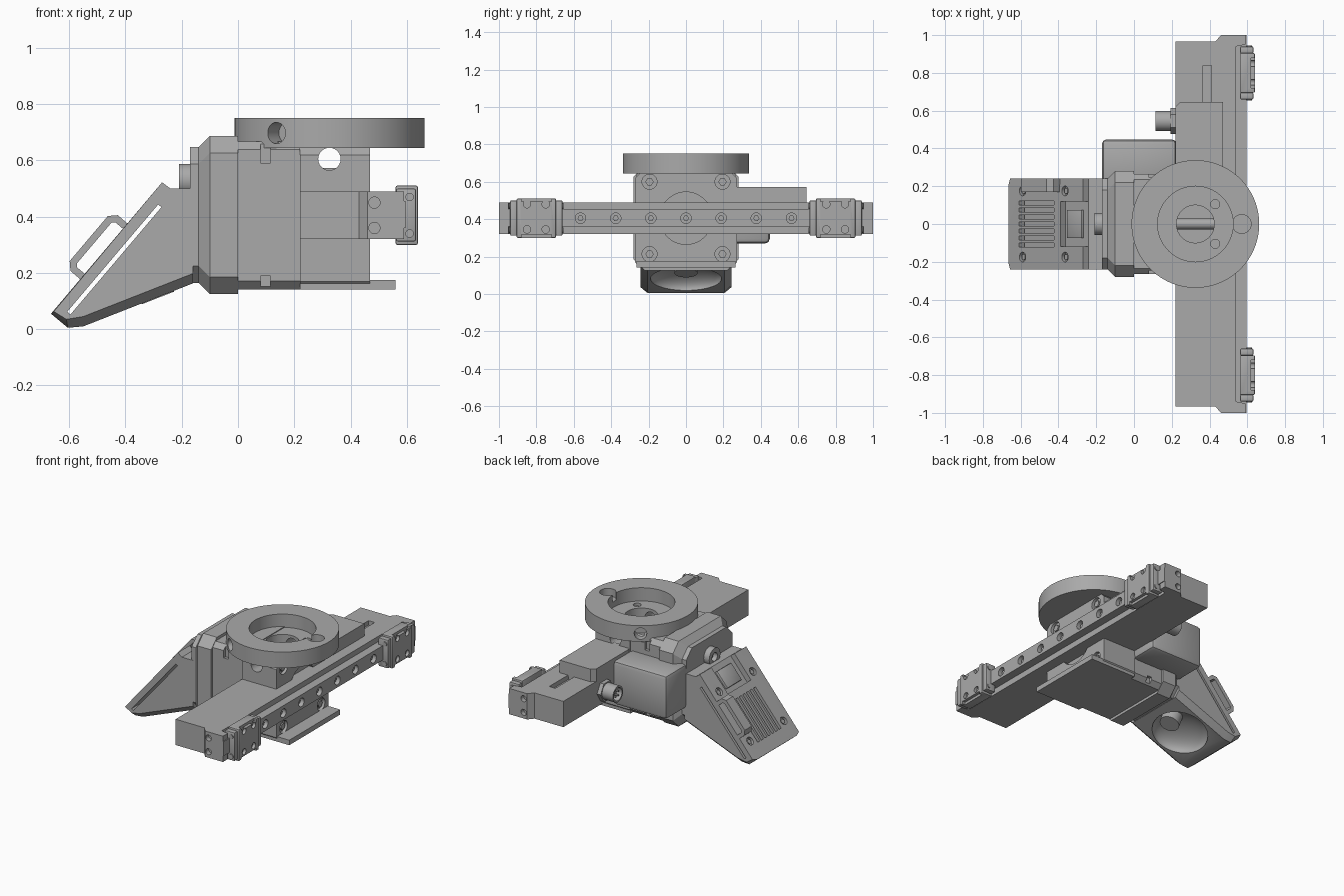
import bpy, bmesh
from math import radians, cos, sin, pi
from mathutils import Matrix, Vector

cube = bpy.data.objects.get("Cube")
if cube:
    bpy.data.objects.remove(cube)

grey = bpy.data.materials.new("machined_grey")
grey.use_nodes = True
grey.diffuse_color = (0.4, 0.4, 0.4, 1)
grey.node_tree.nodes["Principled BSDF"].inputs["Base Color"].default_value = (0.4, 0.4, 0.4, 1)

AXIS = {'x': Matrix.Rotation(pi / 2, 4, 'Y'), 'y': Matrix.Rotation(pi / 2, 4, 'X'), 'z': Matrix()}


def finish(bm, name, bevel=0, segs=2):
    bmesh.ops.recalc_face_normals(bm, faces=bm.faces)
    if bevel:
        bmesh.ops.bevel(bm, geom=bm.edges[:], offset=bevel, segments=segs, affect='EDGES', profile=0.5)
    me = bpy.data.meshes.new(name)
    bm.to_mesh(me)
    bm.free()
    me.materials.append(grey)
    ob = bpy.data.objects.new(name, me)
    bpy.context.collection.objects.link(ob)
    return ob


def add_box(bm, lo, hi, frame=Matrix()):
    lo, hi = Vector(lo), Vector(hi)
    m = frame @ Matrix.Translation((lo + hi) / 2) @ Matrix.Diagonal((*(hi - lo), 1))
    bmesh.ops.create_cube(bm, size=1, matrix=m)


def add_cyl(bm, c, r, length, axis='z', segs=24, frame=Matrix()):
    m = frame @ Matrix.Translation(c) @ AXIS[axis]
    bmesh.ops.create_cone(bm, cap_ends=True, segments=segs, radius1=r, radius2=r, depth=length, matrix=m)


def box(name, lo, hi, bevel=0, frame=Matrix()):
    bm = bmesh.new()
    add_box(bm, lo, hi, frame)
    return finish(bm, name, bevel)


def cyl(name, c, r, length, axis='z', segs=32, frame=Matrix()):
    bm = bmesh.new()
    add_cyl(bm, c, r, length, axis, segs, frame)
    return finish(bm, name)


def bridge(name, rings):
    bm = bmesh.new()
    loops = [[bm.verts.new(p) for p in ring] for ring in rings]
    for a, b in zip(loops, loops[1:]):
        for i in range(len(a)):
            j = (i + 1) % len(a)
            bm.faces.new((a[i], a[j], b[j], b[i]))
    bm.faces.new(loops[0])
    bm.faces.new(loops[-1])
    return finish(bm, name)


def chamfered(x, h, z0, z1, c):
    """Eight-sided section across the main axis."""
    return [(x, -h + c, z0), (x, h - c, z0), (x, h, z0 + c), (x, h, z1 - c),
            (x, h - c, z1), (x, -h + c, z1), (x, -h, z1 - c), (x, -h, z0 + c)]


def cut(ob, build):
    """Subtract the shapes made by build, one boolean per shape group."""
    bm = bmesh.new()
    build(bm)
    tool = finish(bm, "cutter")
    mod = ob.modifiers.new("cut", 'BOOLEAN')
    mod.operation, mod.solver, mod.object = 'DIFFERENCE', 'EXACT', tool
    mod.use_self = True
    deps = bpy.context.evaluated_depsgraph_get()
    me = bpy.data.meshes.new_from_object(ob.evaluated_get(deps))
    ob.modifiers.clear()
    ob.data = me
    bpy.data.objects.remove(tool)


# Long beam with stepped ends
right = [(0.22, -0.965), (0.43, -0.965), (0.46, -1), (0.59, -1), (0.59, -0.95), (0.54, -0.94)]
outline = right + [(x, -y) for x, y in reversed(right)]
beam = bridge("beam", [[(x, y, z) for x, y in outline] for z in (0.32, 0.49)])


def beam_cuts(bm):
    add_box(bm, (0.365, 0.64, 0.46), (0.41, 0.84, 0.52))
    for s in (-1, 1):
        for z in (0.36, 0.45):
            add_cyl(bm, (0.485, s, z), 0.02, 0.06, 'y')


cut(beam, beam_cuts)

# Guide rail with counterbored holes
rail = box("guide_rail", (0.53, -1, 0.36), (0.595, 1, 0.455))


def rail_cuts(bm):
    for i in range(-3, 4):
        add_cyl(bm, (0.59, i * 0.188, 0.405), 0.028, 0.05, 'x')


cut(rail, rail_cuts)
for i in range(-3, 4):
    cyl("rail_screw", (0.567, i * 0.188, 0.405), 0.016, 0.02, 'x', 6)

# Sliding carriages
for s in (-1, 1):
    y = s * 0.8
    car = box("carriage", (0.56, y - 0.105, 0.30), (0.64, y + 0.105, 0.51), 0.006)

    def car_cuts(bm):
        for dy in (-0.05, 0.05):
            for z in (0.345, 0.48):
                add_cyl(bm, (0.64, y + dy, z), 0.02, 0.04, 'x')
        for z in (0.305, 0.505):
            add_box(bm, (0.62, y - 0.08, z - 0.012), (0.66, y + 0.08, z + 0.012))
    cut(car, car_cuts)
    for e in (-1, 1):
        c = y + e * 0.122
        box("carriage_end_cap", (0.562, c - 0.018, 0.312), (0.632, c + 0.018, 0.50), 0.006)
        for z in (0.34, 0.47):
            cyl("end_cap_screw", (0.61, c + e * 0.018, z), 0.015, 0.012, 'y', 16)

# Gear housing with wheel bore, cross hole and flange bore
housing = bridge("gear_housing", [chamfered(x, 0.272, 0.145, 0.645, 0.025) for x in (0.22, 0.47)])
cut(housing, lambda bm: add_cyl(bm, (0.325, 0, 0.58), 0.1, 0.18, segs=40))
cut(housing, lambda bm: add_cyl(bm, (0.325, 0, 0.605), 0.04, 1, 'y'))


def flange_cuts(bm):
    add_cyl(bm, (0.47, 0, 0.405), 0.14, 0.06, 'x', 48)
    for y in (-0.195, 0.195):
        for z in (0.213, 0.6):
            add_cyl(bm, (0.47, y, z), 0.04, 0.04, 'x')


cut(housing, flange_cuts)
for y in (-0.195, 0.195):
    for z in (0.213, 0.6):
        cyl("flange_screw", (0.455, y, z), 0.022, 0.02, 'x', 6)
cyl("inner_shaft", (0.325, 0, 0.525), 0.028, 0.21, 'x')
box("bottom_plate", (0.22, -0.265, 0.142), (0.56, 0.265, 0.175))

# Ring wheel on top
wheel = cyl("ring_wheel", (0.325, 0, 0.6975), 0.338, 0.105, segs=96)
cut(wheel, lambda bm: add_cyl(bm, (0.325, 0, 0.72), 0.2, 0.115, segs=64))


def wheel_cuts(bm):
    add_cyl(bm, (0.325, 0, 0.65), 0.1, 0.1, segs=40)
    add_cyl(bm, (0.57, 0, 0.75), 0.05, 0.1)
    for y in (-0.105, 0.105):
        add_cyl(bm, (0.43, y, 0.65), 0.024, 0.1)
    for a in (124, 236):
        add_cyl(bm, (0.31, 0, 0.6975), 0.038, 0.09, 'x', 24,
                Matrix.Translation((0.325, 0, 0)) @ Matrix.Rotation(radians(a), 4, 'Z'))


cut(wheel, wheel_cuts)

# Motor body with centre notches, and its stepped rear cap
motor = bridge("motor_body", [chamfered(x, 0.265, 0.142, 0.668, 0.03) for x in (-0.02, 0.22)])


def motor_cuts(bm):
    for s in (-1, 1):
        for z in (0.13, 0.63):
            add_box(bm, (0.08, s * 0.265 - 0.02, z - 0.04), (0.115, s * 0.265 + 0.02, z + 0.06))


cut(motor, motor_cuts)
bridge("rear_cap", [chamfered(-0.17, 0.24, 0.165, 0.648, 0.06), chamfered(-0.14, 0.24, 0.165, 0.648, 0.06),
                    chamfered(-0.10, 0.28, 0.125, 0.687, 0.06), chamfered(0, 0.28, 0.125, 0.687, 0.06)])

# Side box, raised block and cable connector
box("side_box", (-0.17, 0.2, 0.27), (0.225, 0.448, 0.56), 0.025)
block = [(0.25, 0.25), (0.22, 0.28), (0.22, 0.62), (0.245, 0.645), (0.47, 0.645), (0.47, 0.25)]
bridge("raised_block", [[(x, y, z) for x, y in block] for z in (0.48, 0.573)])
cyl("connector_nut", (0.208, 0.545, 0.405), 0.068, 0.028, 'x', 6)
plug = cyl("connector", (0.165, 0.545, 0.405), 0.053, 0.1, 'x')
cut(plug, lambda bm: add_cyl(bm, (0.115, 0.545, 0.405), 0.042, 0.08, 'x'))
for i in range(4):
    a = i * pi / 2 + pi / 4
    cyl("connector_pin", (0.145, 0.545 + 0.02 * cos(a), 0.405 + 0.02 * sin(a)), 0.006, 0.05, 'x', 8)

# Slanted fan hood with bevelled lower edges
hood_profile = [(-0.665, 0.055), (-0.605, 0.005), (-0.55, 0.01), (-0.16, 0.163),
                (-0.16, 0.5), (-0.24, 0.5), (-0.27, 0.522)]
low = [(-0.655, 0.063), (-0.61, 0.035), (-0.55, 0.045), (-0.16, 0.198)] + hood_profile[4:]
hood = bridge("fan_hood", [[(x, y, z) for x, z in prof] for prof, y in
                           ((low, -0.242), (hood_profile, -0.205), (hood_profile, 0.205), (low, 0.242))])
slope = Matrix.Translation((-0.4675, 0, 0.2885)) @ Matrix.Rotation(radians(-49.7), 4, 'Y')
under = Matrix.Translation((-0.37, 0, 0.083)) @ Matrix.Rotation(radians(-21.4), 4, 'Y')
cut(hood, lambda bm: bmesh.ops.create_uvsphere(
    bm, u_segments=40, v_segments=20, radius=1, matrix=under @ Matrix.Diagonal((0.17, 0.19, 0.08, 1))))
cut(hood, lambda bm: add_box(bm, (-0.263, -0.4, -0.055), (0.237, 0.4, -0.04), slope))


def grille_cuts(bm):
    for i in range(-3, 4):
        add_box(bm, (-0.22, i * 0.037 - 0.011, -0.045), (0.07, i * 0.037 + 0.011, 0.02), slope)
    add_box(bm, (0.12, -0.12, -0.035), (0.4, 0.12, 0.02), slope)
    for u in (-0.19, 0.158):
        for y in (-0.175, 0.175):
            add_cyl(bm, (u, y, 0), 0.026, 0.04, 'z', 20, slope)


cut(hood, grille_cuts)
for u in (-0.19, 0.158):
    for y in (-0.175, 0.175):
        cyl("hood_screw", (u, y, -0.014), 0.016, 0.014, 'z', 6, slope)
box("latch_plate", (0.15, -0.075, -0.04), (0.27, 0.075, -0.018), 0.005, slope)
cyl("hood_boss", (0.09, 0, 0.045), 0.062, 0.1, 'z', 32, under)

# Carrying handle on the hood
arch = [(-0.145, -0.01), (-0.145, 0.045), (-0.12, 0.07), (0.09, 0.07), (0.115, 0.045), (0.115, -0.01),
        (0.09, -0.01), (0.09, 0.035), (0.08, 0.045), (-0.11, 0.045), (-0.12, 0.035), (-0.12, -0.01)]
bridge("handle", [[slope @ Vector((u, y, n)) for u, n in arch] for y in (0.17, 0.242)])

# Lifting eye on the rear cap
eye = cyl("lifting_eye", (-0.19, 0, 0.53), 0.058, 0.04, 'x')
cut(eye, lambda bm: add_cyl(bm, (-0.21, 0, 0.53), 0.028, 0.06, 'x'))

# Smooth the round walls, keep the machined edges crisp
bpy.ops.object.select_all(action='DESELECT')
for ob in bpy.context.scene.objects:
    if ob.type == 'MESH':
        ob.select_set(True)
        bpy.context.view_layer.objects.active = ob
bpy.ops.object.shade_smooth_by_angle(angle=radians(28))
